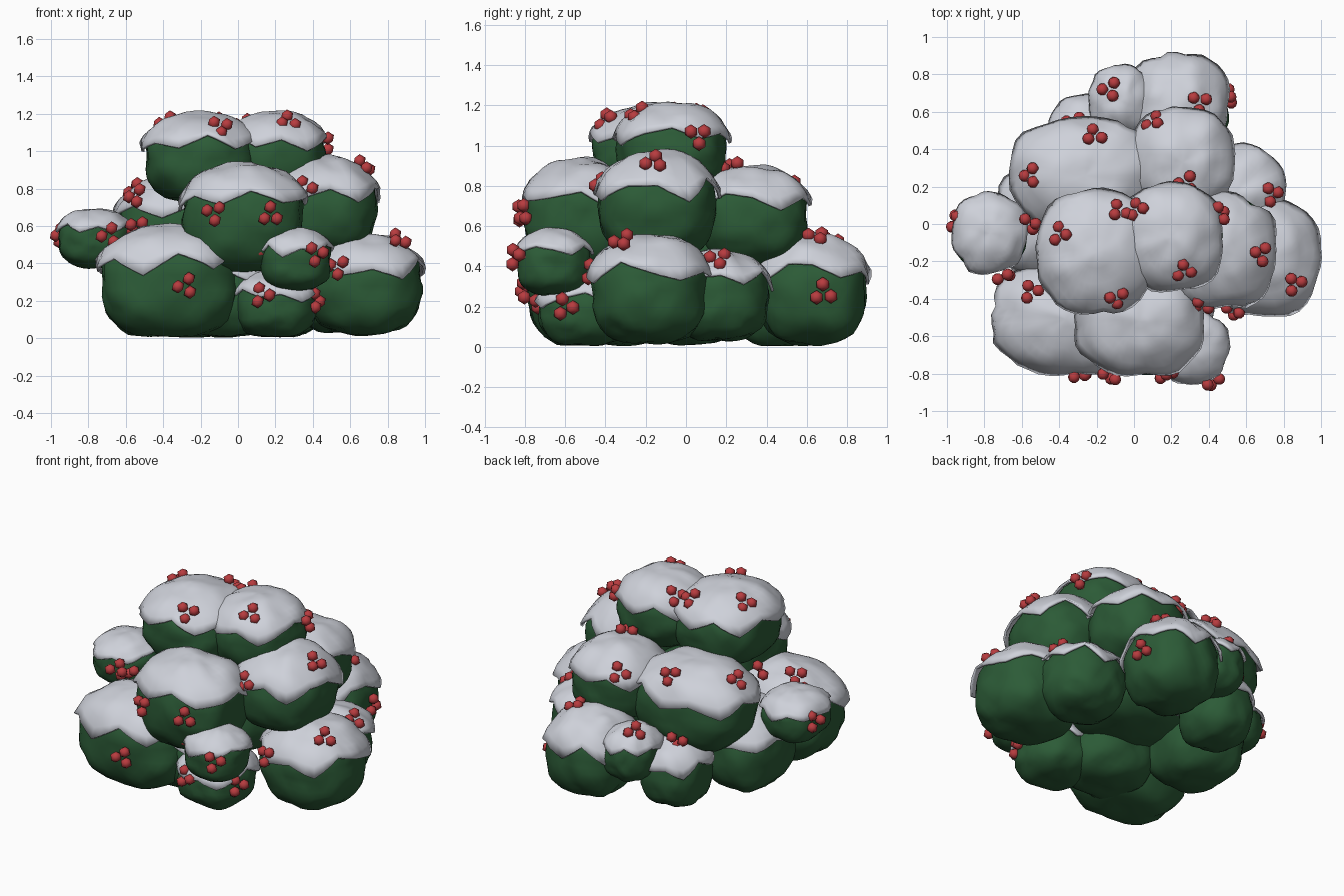
import bpy, bmesh, math, random
from mathutils import Vector, noise

random.seed(11)
cube = bpy.data.objects.get("Cube")
if cube:
    bpy.data.objects.remove(cube, do_unlink=True)


def make_material(name, color):
    mat = bpy.data.materials.new(name)
    mat.use_nodes = True
    mat.diffuse_color = (*color, 1)
    mat.node_tree.nodes["Principled BSDF"].inputs["Base Color"].default_value = (*color, 1)
    return mat


LEAF = make_material("leaf_green", (0.025, 0.105, 0.038))
SNOW = make_material("snow_white", (0.62, 0.64, 0.70))
BERRY = make_material("berry_red", (0.48, 0.045, 0.05))


def finish(bm, name, mat):
    """Turn a bmesh into a linked smooth object with one material."""
    mesh = bpy.data.meshes.new(name)
    bm.to_mesh(mesh)
    bm.free()
    mesh.materials.append(mat)
    for poly in mesh.polygons:
        poly.use_smooth = True
    obj = bpy.data.objects.new(name, mesh)
    bpy.context.collection.objects.link(obj)
    return obj


def lobe_point(center, radii, direction, grow=1.0):
    """Point on a lumpy lobe, boxier toward its base, in the given direction."""
    d = direction.normalized()
    power = 2.5 - 0.25 * d.z
    boxy = sum(abs(c) ** power for c in d) ** (-1 / power)
    lump = 1 + 0.06 * noise.noise(d * 2.3 + center * 9) + 0.03 * noise.noise(d * 4 + center * 4)
    p = Vector(c + r * k * boxy * lump * grow for c, r, k in zip(center, radii, d))
    p.z = max(p.z, 0.005)
    return p


def add_lobe(name, center, radii):
    bm = bmesh.new()
    bmesh.ops.create_icosphere(bm, subdivisions=4, radius=1)
    for v in bm.verts:
        v.co = lobe_point(center, radii, v.co)
    finish(bm, name + "_leaves", LEAF)


def add_snow(name, center, radii, drips=13, steps=3, rings=9):
    """Open cap with a flared lower edge of broad, uneven drips."""
    bm = bmesh.new()
    tips = [1.27 + random.uniform(-0.1, 0.1) + (0.13 if i % 2 else -0.1) for i in range(drips)]
    teeth = [tips[i] + (tips[(i + 1) % drips] - tips[i]) * s / steps
             for i in range(drips) for s in range(steps)]
    segments = len(teeth)
    top = bm.verts.new(lobe_point(center, radii, Vector((0, 0, 1)), 1.05))
    previous = None
    for r in range(1, rings + 1):
        t = r / rings
        ring = []
        for i, edge in enumerate(teeth):
            a = math.tau * i / segments
            polar = t * (1.2 + (edge - 1.2) * t ** 3)
            d = Vector((math.sin(polar) * math.cos(a), math.sin(polar) * math.sin(a), math.cos(polar)))
            ring.append(bm.verts.new(lobe_point(center, radii, d, 1.05 + 0.06 * t ** 4)))
        for i in range(segments):
            j = (i + 1) % segments
            if previous:
                bm.faces.new((previous[i], ring[i], ring[j], previous[j]))
            else:
                bm.faces.new((top, ring[i], ring[j]))
        previous = ring
    cap = finish(bm, name + "_snow", SNOW)
    thick = cap.modifiers.new("thickness", "SOLIDIFY")
    thick.thickness = 0.015
    thick.offset = -1


# Lobes: name, center, radii
LOBES = [
    ("low_front_left", (-.365, -.51, .30), (.365, .28, .295)),
    ("low_front_center", (-.08, -.36, .23), (.28, .26, .225)),
    ("low_front_right", (.2, -.5, .18), (.22, .23, .175)),
    ("small_front", (.31, -.66, .42), (.185, .18, .165)),
    ("low_right", (.68, -.18, .28), (.3, .29, .265)),
    ("low_back_right", (.55, .17, .25), (.25, .235, .22)),
    ("low_back", (.24, .63, .28), (.26, .265, .27)),
    ("small_back", (-.07, .66, .36), (.16, .18, .17)),
    ("low_back_left", (-.25, .46, .22), (.2, .22, .22)),
    ("low_left", (-.46, .02, .28), (.26, .29, .27)),
    ("small_left", (-.77, -.05, .53), (.19, .2, .155)),
    ("mid_front", (.03, -.52, .64), (.32, .28, .28)),
    ("mid_right", (.46, -.14, .70), (.28, .29, .26)),
    ("mid_back", (.26, .33, .65), (.26, .27, .24)),
    ("mid_left", (-.26, .26, .60), (.37, .29, .27)),
    ("top_left", (-.2, -.15, .96), (.295, .31, .235)),
    ("top_right", (.2, -.07, .98), (.265, .27, .225)),
]
lobes = [(name, Vector(c), Vector(r)) for name, c, r in LOBES]
for name, center, radii in lobes:
    add_lobe(name, center, radii)
    add_snow(name, center, radii)

# Hidden heart of the bush that closes gaps between lobes
add_lobe("inner_core", Vector((.02, -.04, .45)), Vector((.36, .34, .26)))

# Berry clusters, each sitting on the nearest lobe
CLUSTERS = [
    (-.13, -.82, .67), (.17, -.8, .66), (-.28, -.81, .28), (.42, -.85, .45),
    (.13, -.68, .46), (.13, -.73, .23), (.42, -.6, .2), (.53, -.47, .38),
    (.86, -.32, .53), (.68, -.16, .92), (.36, -.43, .8), (-.1, -.38, 1.12),
    (.26, -.23, 1.14), (-.38, -.06, 1.14), (.47, .06, 1.05), (-.09, .05, 1.13),
    (.03, .07, 1.13), (-.55, .0, .76), (-.95, .02, .55), (-.69, -.28, .55),
    (-.55, -.36, .6), (-.5, .26, .77), (-.22, .44, .79), (.11, .54, .78),
    (.73, .16, .43), (.35, .65, .55), (.5, .68, .27), (-.13, .72, .53),
    (-.32, .55, .45), (.28, .22, .9),
]
for n, spot in enumerate(CLUSTERS):
    spot = Vector(spot)
    _, center, radii = min(lobes, key=lambda l: abs(
        Vector(d / r for d, r in zip(spot - l[1], l[2])).length - 1.05))
    out = Vector(d / r for d, r in zip(spot - center, radii))
    # Lift clusters that would sink into the snow
    surface = lobe_point(center, radii, out, 1.06)
    spot = max(spot, surface, key=lambda p: (p - center).length)
    out.normalize()
    side = out.cross(Vector((0, 0, 1))).normalized()
    up = side.cross(out)
    turn = random.uniform(0, math.tau)
    bm = bmesh.new()
    for k in range(3):
        a = turn + math.tau * k / 3
        at = spot + 0.042 * (side * math.cos(a) + up * math.sin(a))
        made = bmesh.ops.create_icosphere(bm, subdivisions=1, radius=0.036)
        bmesh.ops.translate(bm, verts=made["verts"], vec=at)
    finish(bm, f"berry_cluster_{n + 1}", BERRY)
